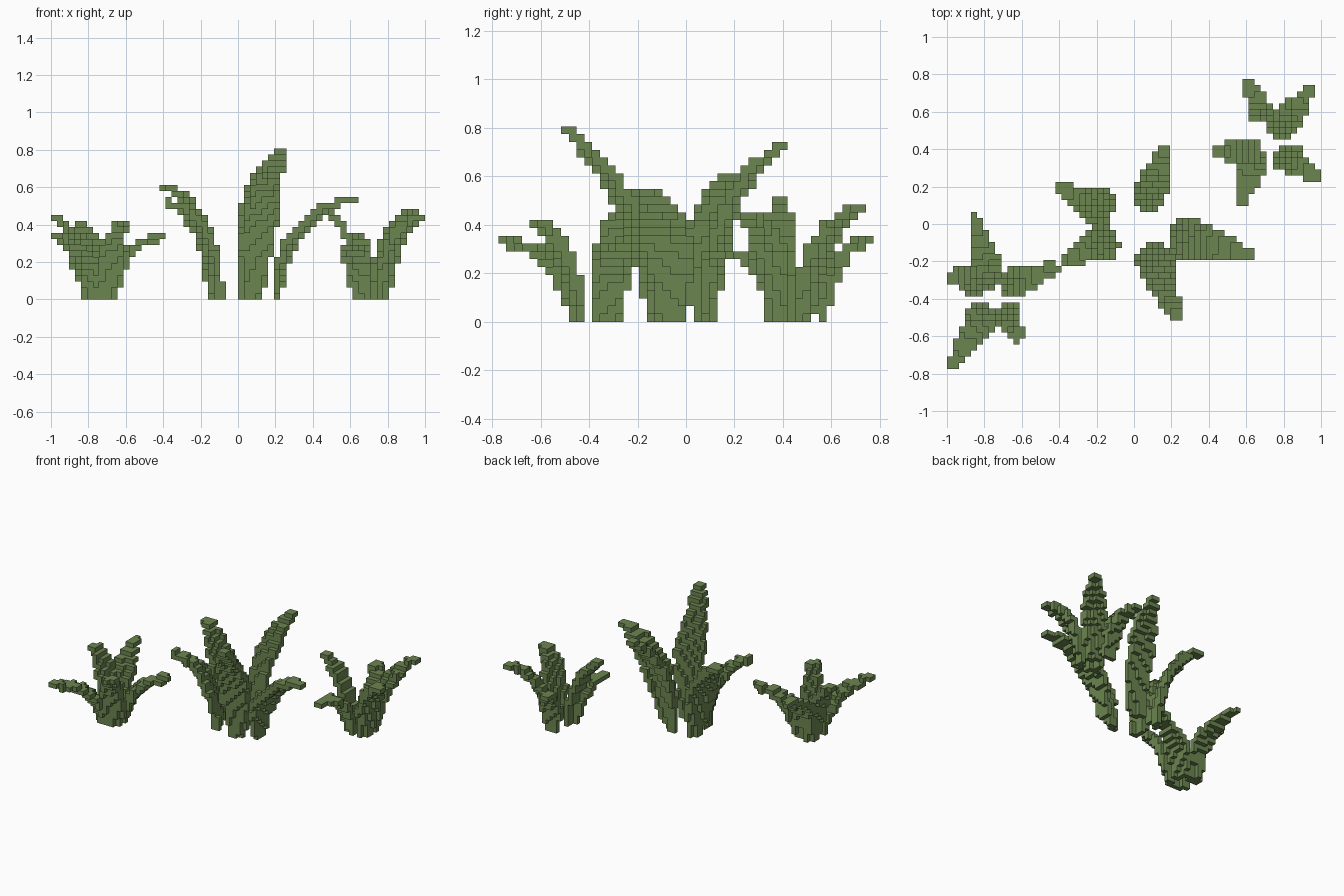
import bpy, bmesh, math
from mathutils import Vector

if "Cube" in bpy.data.objects:
    bpy.data.objects.remove(bpy.data.objects["Cube"])

CELL = 2 / 62  # edge length of one block

green = bpy.data.materials.new("leaf green")
green.diffuse_color = (0.15, 0.235, 0.08, 1)
green.use_nodes = True
green.node_tree.nodes["Principled BSDF"].inputs["Base Color"].default_value = green.diffuse_color

# Blades per clump: base x, base y, tip x, tip y, tip height, bend height, widest width
CLUMPS = {
    "left_grass_clump": [
        (-0.76, -0.32, -0.86, 0.05, 0.41, 0.35, 0.12),
        (-0.81, -0.32, -0.985, -0.27, 0.44, 0.36, 0.12),
        (-0.69, -0.33, -0.42, -0.23, 0.33, 0.28, 0.13),
        (-0.69, -0.45, -0.62, -0.61, 0.41, 0.30, 0.12),
        (-0.78, -0.45, -0.965, -0.75, 0.33, 0.29, 0.13)],
    "middle_grass_clump": [
        (0.085, -0.13, 0.23, -0.505, 0.795, 0.54, 0.17),
        (0.06, 0.09, 0.165, 0.41, 0.73, 0.58, 0.15),
        (-0.13, 0.07, -0.39, 0.19, 0.61, 0.49, 0.16),
        (-0.11, -0.07, -0.37, -0.20, 0.52, 0.43, 0.15),
        (0.205, -0.06, 0.635, -0.17, 0.54, 0.48, 0.18)],
    "right_grass_clump": [
        (0.69, 0.56, 0.615, 0.755, 0.34, 0.29, 0.09),
        (0.76, 0.49, 0.945, 0.72, 0.48, 0.38, 0.12),
        (0.78, 0.38, 0.985, 0.24, 0.45, 0.40, 0.12),
        (0.66, 0.37, 0.57, 0.13, 0.29, 0.28, 0.12),
        (0.67, 0.39, 0.42, 0.385, 0.51, 0.38, 0.11)],
}


def blade_cells(bx, by, tx, ty, height, bend, wide):
    """Grid cells touched by a leaf-shaped ribbon along a quadratic curve."""
    base, tip = Vector((bx, by, 0.005)), Vector((tx, ty, height))
    knee = base.lerp(tip, 0.1)
    knee.z = bend
    side = Vector((by - ty, tx - bx, 0)).normalized()
    cells = set()
    for i in range(161):
        t = i / 160
        p = base * (1 - t) ** 2 + knee * 2 * t * (1 - t) + tip * t * t
        # narrow foot, full middle, narrow tip
        if t < 0.45:
            w = 0.06 + (wide - 0.06) * math.sin(t / 0.45 * math.pi / 2)
        else:
            w = 0.02 + (wide - 0.02) * (1 - ((t - 0.45) / 0.55) ** 1.3)
        for j in range(-10, 11):
            q = p + side * (w * j / 20)
            cells.add(tuple(math.floor(c / CELL) for c in q))
    return cells


def block_object(name, cells):
    """Mesh with only the outer faces of a set of grid cells."""
    bm = bmesh.new()
    verts = {}

    def vert(k):
        if k not in verts:
            verts[k] = bm.verts.new([c * CELL for c in k])
        return verts[k]

    for cell in sorted(cells):
        for axis in range(3):
            u, v = (axis + 1) % 3, (axis + 2) % 3
            for s in (0, 1):
                nb = list(cell)
                nb[axis] += 2 * s - 1
                if tuple(nb) in cells:
                    continue
                ring = []
                for a, b in ((0, 0), (1, 0), (1, 1), (0, 1)):
                    k = list(cell)
                    k[axis] += s
                    k[u] += a
                    k[v] += b
                    ring.append(vert(tuple(k)))
                bm.faces.new(ring if s else ring[::-1])
    me = bpy.data.meshes.new(name)
    bm.to_mesh(me)
    bm.free()
    me.materials.append(green)
    bpy.context.collection.objects.link(bpy.data.objects.new(name, me))


# Three clumps of blocky grass
for name, blades in CLUMPS.items():
    block_object(name, set().union(*(blade_cells(*b) for b in blades)))
